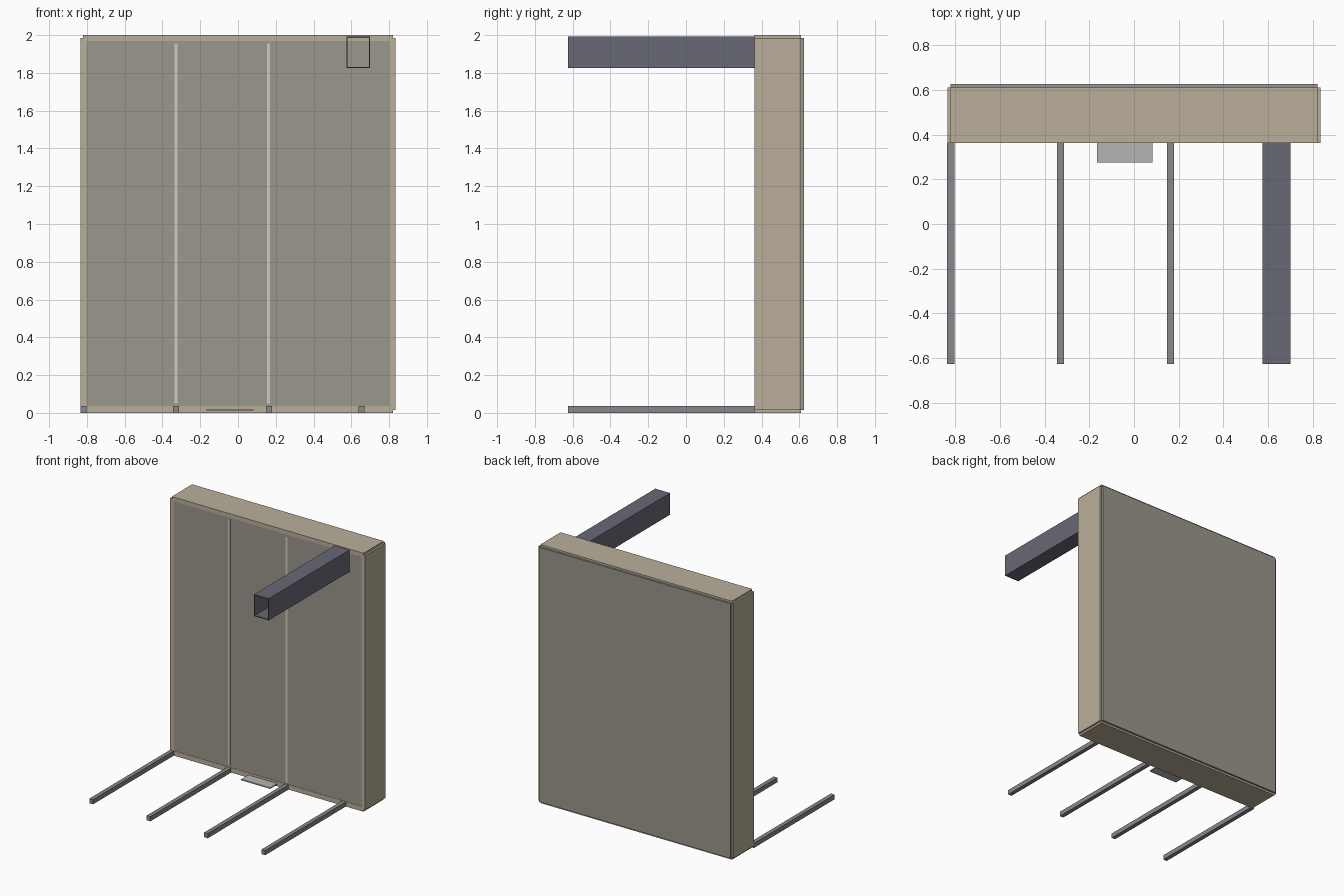
import bpy, bmesh

if "Cube" in bpy.data.objects:
    bpy.data.objects.remove(bpy.data.objects["Cube"])


def material(name, rgb):
    m = bpy.data.materials.new(name)
    m.diffuse_color = (*rgb, 1)
    m.use_nodes = True
    m.node_tree.nodes["Principled BSDF"].inputs["Base Color"].default_value = m.diffuse_color
    return m


TAN = material("tan_board", (0.49, 0.43, 0.33))
PANEL = material("grey_panel", (0.33, 0.31, 0.27))
STEEL = material("dark_steel", (0.14, 0.14, 0.18))
RAIL = material("rail_grey", (0.25, 0.25, 0.26))
PLATE = material("plate_grey", (0.46, 0.47, 0.45))
STRIP = material("pale_strip", (0.62, 0.60, 0.53))


def add_mesh(name, bm, mat):
    bmesh.ops.recalc_face_normals(bm, faces=bm.faces)
    me = bpy.data.meshes.new(name)
    bm.to_mesh(me)
    bm.free()
    me.materials.append(mat)
    ob = bpy.data.objects.new(name, me)
    bpy.context.collection.objects.link(ob)
    return ob


def box(name, x, y, z, mat):
    """Box from (min, max) pairs along each axis."""
    bm = bmesh.new()
    bmesh.ops.create_cube(bm, size=1)
    for v in bm.verts:
        v.co = [r[0] if c < 0 else r[1] for c, r in zip(v.co, (x, y, z))]
    return add_mesh(name, bm, mat)


FRONT, BACK, END = 0.362, 0.61, -0.625

# outer skins of the wall, leaving stepped corners
for side, s in (("left", -1), ("right", 1)):
    box(side + "_skin", sorted((s * 0.82, s * 0.834)), (FRONT, BACK), (0.015, 1.985), TAN)
    box(side + "_stud", sorted((s * 0.803, s * 0.82)), (FRONT, BACK), (0.015, 1.985), TAN)
for part, z0, z1, zi in (("bottom", 0, 0.015, 0.037), ("top", 1.985, 2.0, 1.968)):
    box(part + "_skin", (-0.82, 0.82), (FRONT, BACK), (z0, z1), TAN)
    box(part + "_plate", (-0.803, 0.803), (FRONT, BACK), sorted((zi, z1 if z1 < 1 else z0)), TAN)

# front and back sheets
box("front_sheet", (-0.803, 0.803), (FRONT + 0.002, FRONT + 0.016), (0.037, 1.968), PANEL)
box("back_sheet", (-0.82, 0.82), (BACK, 0.625), (0.015, 1.985), PANEL)

# pale joint strips on the front sheet
for i, x in enumerate((-0.329, 0.162)):
    box(f"joint_strip_{i + 1}", (x - 0.008, x + 0.008), (FRONT, FRONT + 0.004), (0.05, 1.955), STRIP)

# floor rails
for i in range(4):
    x = -0.819 + i * 0.491
    box(f"floor_rail_{i + 1}", (x - 0.016, x + 0.016), (END, FRONT), (0, 0.036), RAIL)

# thin plate at the foot of the wall
box("foot_plate", (-0.166, 0.082), (0.276, FRONT), (0.012, 0.021), PLATE)

# hollow rectangular beam, open at both ends
x0, x1, z0, z1, w = 0.574, 0.70, 1.825, 1.993, 0.007
bm = bmesh.new()
rings = []
for y in (END, FRONT):
    for t in (0, w):
        rings.append([bm.verts.new(p) for p in ((x0 + t, y, z0 + t), (x1 - t, y, z0 + t),
                                                (x1 - t, y, z1 - t), (x0 + t, y, z1 - t))])
for a, b in ((0, 1), (1, 3), (3, 2), (2, 0)):
    for k in range(4):
        n = (k + 1) % 4
        bm.faces.new((rings[a][k], rings[a][n], rings[b][n], rings[b][k]))
add_mesh("hollow_beam", bm, STEEL)
